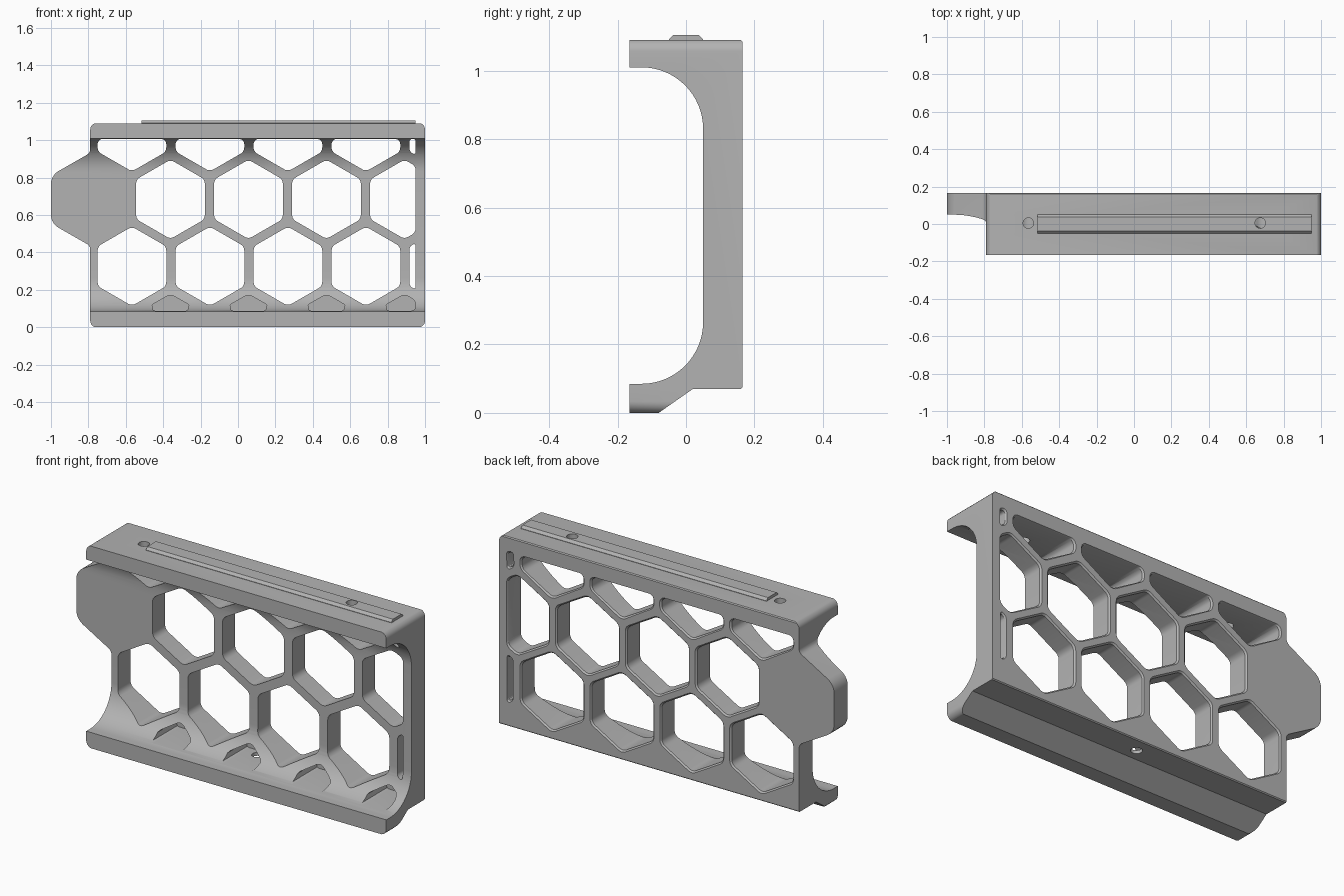
import bpy, bmesh, math
from mathutils import Vector

if "Cube" in bpy.data.objects:
    bpy.data.objects.remove(bpy.data.objects["Cube"])

grey = bpy.data.materials.new("plain_grey")
grey.diffuse_color = (0.45, 0.45, 0.45, 1)
grey.use_nodes = True
grey.node_tree.nodes["Principled BSDF"].inputs["Base Color"].default_value = grey.diffuse_color


def round_corners(pts, r, n=5):
    """Fillet every corner of a closed 2D polygon."""
    out = []
    for i, p in enumerate(pts):
        a, b = pts[i - 1] - p, pts[(i + 1) % len(pts)] - p
        half = a.angle(b) / 2
        t = min(r / math.tan(half), 0.42 * a.length, 0.42 * b.length)
        s, e = p + a.normalized() * t, p + b.normalized() * t
        c = p + (a.normalized() + b.normalized()).normalized() * t / math.cos(half)
        for k in range(n + 1):
            f = k / n
            d = (s - c).normalized().lerp((e - c).normalized(), f)
            out.append(c + d.normalized() * (s - c).length)
    return out


def clip(pts, axis, limit, sign):
    """Keep the part of a polygon where sign * (coordinate - limit) <= 0."""
    out = []
    for i, p in enumerate(pts):
        q = pts[(i + 1) % len(pts)]
        dp, dq = sign * (p[axis] - limit), sign * (q[axis] - limit)
        if dp <= 0:
            out.append(p)
        if dp * dq < 0:
            out.append(p.lerp(q, dp / (dp - dq)))
    return out


def loft(bm, rings):
    """Closed solid through matching rings of 3D points."""
    vs = [[bm.verts.new(p) for p in ring] for ring in rings]
    n = len(vs[0])
    for a, b in zip(vs, vs[1:]):
        for i in range(n):
            bm.faces.new((a[i], a[(i + 1) % n], b[(i + 1) % n], b[i]))
    bm.faces.new(vs[0][::-1])
    bm.faces.new(vs[-1])


def finish(name, bm):
    bmesh.ops.recalc_face_normals(bm, faces=bm.faces[:])
    me = bpy.data.meshes.new(name)
    bm.to_mesh(me)
    bm.free()
    ob = bpy.data.objects.new(name, me)
    me.materials.append(grey)
    bpy.context.collection.objects.link(ob)
    return ob


def boolean(ob, tool, op):
    m = ob.modifiers.new(op, 'BOOLEAN')
    m.operation, m.object, m.solver = op, tool, 'EXACT'
    bpy.context.view_layer.objects.active = ob
    bpy.ops.object.modifier_apply(modifier=m.name)
    bpy.data.objects.remove(tool)


def hexagon(x, z, r):
    return [Vector((x + r * math.sin(k * math.pi / 3), z + r * math.cos(k * math.pi / 3)))
            for k in range(6)]


# Channel-shaped body: side profile swept along x
def arc(cz, a0, a1):
    return [(-0.13 + 0.18 * math.cos(math.radians(a0 + (a1 - a0) * k / 16)),
             cz + 0.18 * math.sin(math.radians(a0 + (a1 - a0) * k / 16))) for k in range(17)]


profile = [(-0.165, 0), (-0.08, 0), (0.02, 0.07), (0.16, 0.07), (0.165, 0.075),
           (0.165, 1.085), (0.16, 1.09), (-0.165, 1.09), (-0.165, 1.01)]
profile += arc(0.83, 90, 0) + arc(0.265, 0, -90) + [(-0.165, 0.085)]
bm = bmesh.new()
loft(bm, [[(x, y, z) for y, z in profile] for x in (-1.1, 1.1)])
body = finish("body", bm)

# Front outline with the rounded side tab
outline = [Vector(p) for p in ((-0.79, 0.003), (-0.79, 0.435), (-1, 0.555), (-1, 0.812),
                               (-0.79, 0.932), (-0.79, 1.092), (1, 1.092), (1, 0.003))]
outline[0].y = outline[-1].y = -0.001
corners = round_corners(outline, 0.035)
tab = round_corners(outline, 0.08)
corners[12:24] = tab[12:24]
bm = bmesh.new()
loft(bm, [[(x, y, z) for x, z in corners] for y in (-0.3, 0.3)])
boolean(body, finish("outline_cutter", bm), 'INTERSECT')

# Honeycomb windows with a slight flare at the back, plus blind lower pockets
bm = bmesh.new()
PITCH, R = 0.417, 0.212
rows = [(-0.361, -0.035, 4), (-0.567, 0.326, 5), (-0.361, 0.684, 4), (-0.567, 1.045, 5)]
for row, (x0, z, count) in enumerate(rows):
    for i in range(count):
        pts = hexagon(x0 + i * PITCH, z, R)
        for axis, limit, sign in ((0, 0.95, 1), (1, 1.007, 1), (1, 0.088, -1)):
            pts = clip(pts, axis, limit, sign)
        pts = round_corners(pts, 0.04)
        if row == 0:
            loft(bm, [[(p.x, y, p.y) for p in pts] for y in (-0.3, 0.13)])
            continue
        mid = sum(pts, Vector((0, 0))) / len(pts)
        wide = [p + (p - mid).normalized() * 0.01 for p in pts]
        loft(bm, [[(p.x, y, p.y) for p in ring]
                  for ring, y in ((pts, -0.3), (pts, 0.157), (wide, 0.167), (wide, 0.3))])
boolean(body, finish("window_cutter", bm), 'DIFFERENCE')


def screw_hole(bm, x, y, z0, z1, r=0.028):
    loft(bm, [[(x + r * math.cos(k * math.pi / 12), y + r * math.sin(k * math.pi / 12), z)
               for k in range(24)] for z in (z0, z1)])


# Raised rail on the top face
rail_profile = [(-0.05, 1.088), (-0.05, 1.092), (-0.037, 1.105), (0.037, 1.105),
                (0.05, 1.092), (0.05, 1.088)]
bm = bmesh.new()
loft(bm, [[(x, y, z) for y, z in rail_profile] for x in (-0.515, 0.95)])
rail = finish("top_rail", bm)

# Screw holes in the top plate, the rail and the bottom ledge
bm = bmesh.new()
screw_hole(bm, -0.565, 0.005, 0.96, 1.2)
screw_hole(bm, 0.675, 0.005, 0.96, 1.2)
screw_hole(bm, 0.056, 0.085, -0.1, 0.12)
boolean(body, finish("body_hole_cutter", bm), 'DIFFERENCE')
bm = bmesh.new()
screw_hole(bm, 0.675, 0.005, 1.0, 1.2)
boolean(rail, finish("rail_hole_cutter", bm), 'DIFFERENCE')

# Smooth the fillets, keep hard edges
bpy.ops.object.select_all(action='DESELECT')
body.select_set(True)
bpy.context.view_layer.objects.active = body
bpy.ops.object.shade_smooth_by_angle(angle=math.radians(30))
